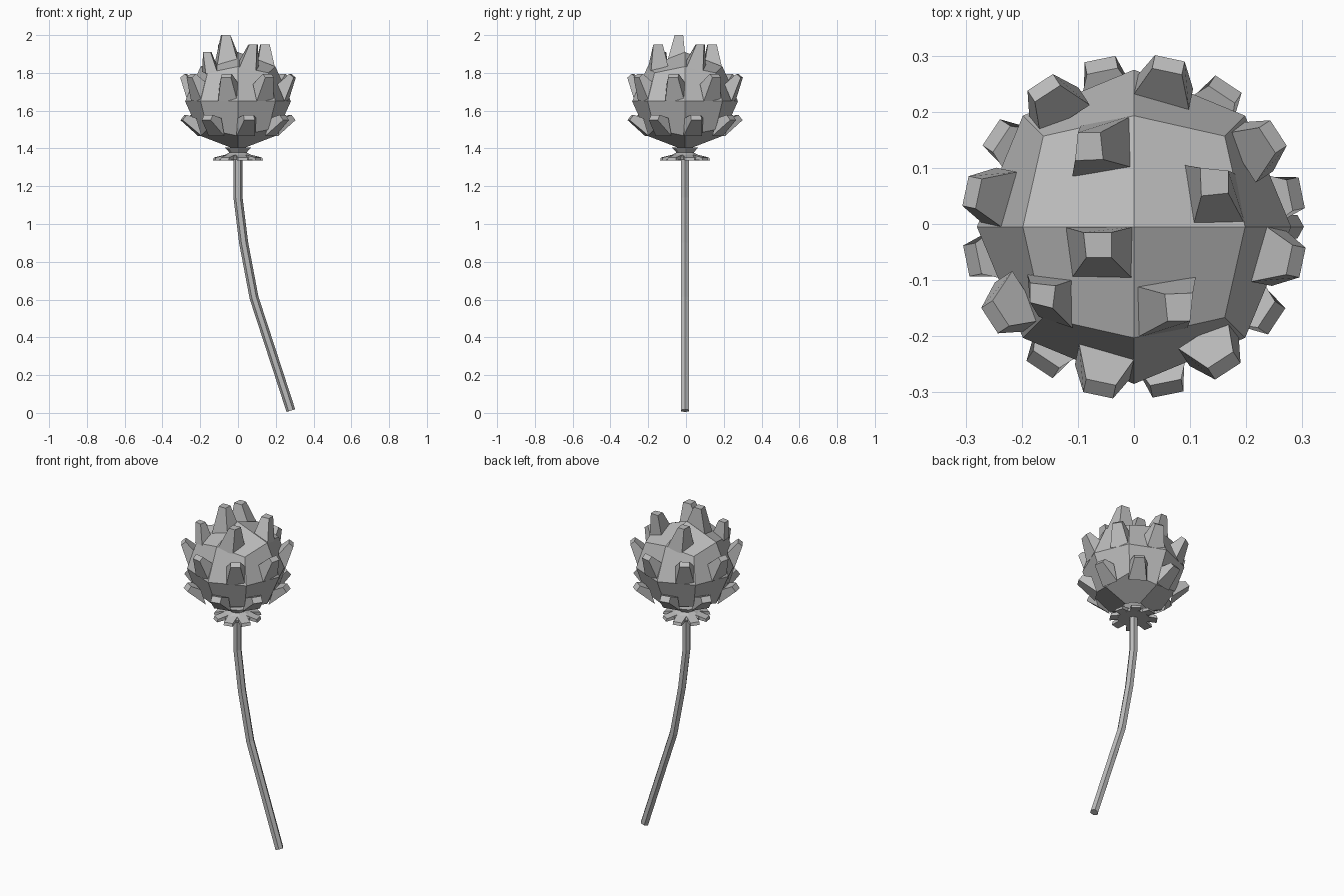
import bpy, bmesh
from math import sin, cos, pi, radians
from mathutils import Vector, Matrix

if "Cube" in bpy.data.objects:
    bpy.data.objects.remove(bpy.data.objects["Cube"], do_unlink=True)

CENTRE = Vector((0, -0.005, 0))
BUD_Z = 1.65

grey = bpy.data.materials.new("mid_grey")
grey.use_nodes = True
grey.diffuse_color = (0.5, 0.5, 0.5, 1)
grey.node_tree.nodes["Principled BSDF"].inputs["Base Color"].default_value = (0.5, 0.5, 0.5, 1)


def add_object(name, bm):
    bmesh.ops.recalc_face_normals(bm, faces=bm.faces[:])
    mesh = bpy.data.meshes.new(name)
    bm.to_mesh(mesh)
    bm.free()
    mesh.materials.append(grey)
    obj = bpy.data.objects.new(name, mesh)
    obj.location = CENTRE
    bpy.context.collection.objects.link(obj)


def loft(bm, rings):
    """Skin a list of equal-length point rings and cap both ends."""
    rows = [[bm.verts.new(p) for p in ring] for ring in rings]
    n = len(rows[0])
    for low, high in zip(rows, rows[1:]):
        for i in range(n):
            j = (i + 1) % n
            bm.faces.new((low[i], low[j], high[j], high[i]))
    bm.faces.new(rows[0][::-1])
    bm.faces.new(rows[-1])


def circle(radius, z, sides):
    return [Vector((radius * cos(2 * pi * i / sides), radius * sin(2 * pi * i / sides), z))
            for i in range(sides)]


def petal_ring(name, first_angle, base, tip):
    """Eight tapered petals; base and tip are (outer r, z, inner r, z, half width)."""
    bm = bmesh.new()
    for k in range(8):
        turn = Matrix.Rotation(radians(first_angle + 45 * k), 3, 'Z')
        rings = []
        for r1, z1, r2, z2, w in (base, tip):
            corners = ((r1, -w, z1), (r1, w, z1), (r2, w, z2), (r2, -w, z2))
            rings.append([turn @ Vector(c) for c in corners])
        loft(bm, rings)
    add_object(name, bm)


# Bud: a once-divided cube pushed out to a faceted ball
bm = bmesh.new()
bmesh.ops.create_cube(bm, size=2)
bmesh.ops.subdivide_edges(bm, edges=bm.edges[:], cuts=1, use_grid_fill=True)
for v in bm.verts:
    d = v.co.normalized()
    v.co = Vector((d.x * 0.28, d.y * 0.28, d.z * 0.26 + BUD_Z))
add_object("bud_body", bm)

# Side petals
petal_ring("upper_petals", 33, (0.262, 1.65, 0.225, 1.74, 0.052), (0.307, 1.775, 0.283, 1.795, 0.027))
petal_ring("lower_petals", 11.5, (0.205, 1.465, 0.235, 1.56, 0.05), (0.305, 1.55, 0.283, 1.578, 0.028))


# Crown petals: one per quarter, the front right quarter differs
def crown_petal(bm, base, tip, tip_z, turn):
    low = [turn @ Vector((x, y, 1.9 - 0.45 * Vector((x, y)).length)) for x, y in base]
    high = [turn @ Vector((x, y, tip_z)) for x, y in tip]
    loft(bm, [low, high])


bm = bmesh.new()
base = [(-0.11, 0.09), (0, 0.105), (0, 0.2), (-0.095, 0.18)]
tip = [(-0.105, 0.118), (-0.055, 0.12), (-0.06, 0.168), (-0.1, 0.168)]
for angle in (0, -90, 180):
    crown_petal(bm, base, tip, 1.95, Matrix.Rotation(radians(angle), 3, 'Z'))
still = Matrix.Identity(3)
crown_petal(bm, [(-0.11, -0.09), (0, -0.095), (0, 0), (-0.125, 0)],
            [(-0.085, -0.055), (-0.04, -0.055), (-0.04, -0.01), (-0.09, -0.01)], 2.0, still)
crown_petal(bm, [(-0.11, -0.18), (-0.11, -0.095), (-0.19, -0.085), (-0.17, -0.16)],
            [(-0.145, -0.145), (-0.14, -0.105), (-0.185, -0.1), (-0.185, -0.135)], 1.91, still)
add_object("crown_petals", bm)

# Collar under the bud with its short leaves
bm = bmesh.new()
loft(bm, [circle(r, z, 8) for r, z in
          ((0.09, 1.34), (0.095, 1.355), (0.045, 1.378), (0.07, 1.405))])
add_object("collar", bm)
petal_ring("collar_leaves", 11.5, (0.07, 1.342, 0.06, 1.368, 0.027), (0.13, 1.335, 0.125, 1.352, 0.026))

# Stem: six-sided tube bending toward +x at the foot
path = [(0.28, 0.012), (0.085, 0.61), (0.03, 0.9), (0, 1.14), (0, 1.36)]
bm = bmesh.new()
rings = []
for i, (x, z) in enumerate(path):
    a, b = path[max(i - 1, 0)], path[min(i + 1, len(path) - 1)]
    along = Vector((b[0] - a[0], 0, b[1] - a[1])).normalized()
    tilt = Vector((0, 0, 1)).rotation_difference(along)
    rings.append([tilt @ p + Vector((x, 0, z)) for p in circle(0.024, 0, 6)])
loft(bm, rings)
add_object("stem", bm)
